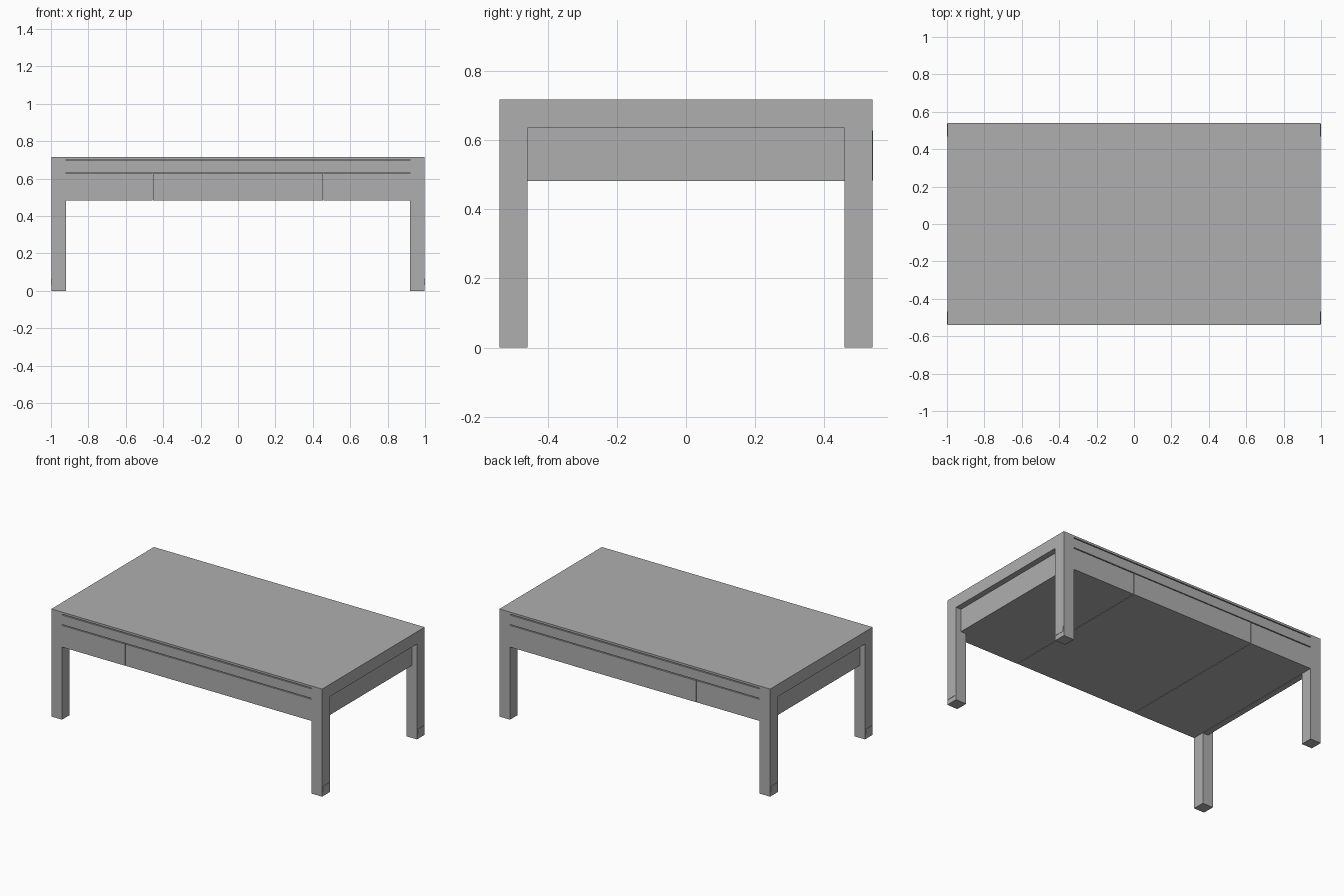
import bpy, bmesh

if "Cube" in bpy.data.objects:
    bpy.data.objects.remove(bpy.data.objects["Cube"])

X, Y, H = 0.998, 0.54, 0.717            # half length, half depth, height
IN, YI, RAIL = 0.92, 0.459, 0.635       # inner leg faces and underside of the rail

grey = bpy.data.materials.new("dark_grey")
grey.diffuse_color = (0.43, 0.43, 0.43, 1)
grey.use_nodes = True
grey.node_tree.nodes["Principled BSDF"].inputs["Base Color"].default_value = grey.diffuse_color


def finish(name, bm):
    bmesh.ops.recalc_face_normals(bm, faces=bm.faces)
    me = bpy.data.meshes.new(name)
    bm.to_mesh(me)
    bm.free()
    me.materials.append(grey)
    ob = bpy.data.objects.new(name, me)
    bpy.context.collection.objects.link(ob)
    return ob


def box(name, x, y, z):
    bm = bmesh.new()
    bmesh.ops.create_cube(bm, size=1)
    for v in bm.verts:
        v.co = [r[0] if c < 0 else r[1] for c, r in zip(v.co, (x, y, z))]
    return finish(name, bm)


def end_frame(name, x0, x1):
    # Inverted U: two legs and a top rail in one piece
    prof = [(-Y, 0), (-YI, 0), (-YI, RAIL), (YI, RAIL), (YI, 0), (Y, 0), (Y, H), (-Y, H)]
    bm = bmesh.new()
    f = bm.faces.new([bm.verts.new((x0, y, z)) for y, z in prof])
    r = bmesh.ops.extrude_face_region(bm, geom=[f])
    for v in r["geom"]:
        if isinstance(v, bmesh.types.BMVert):
            v.co.x = x1
    return finish(name, bm)


# End frames, recessed end panels and thin foot plates on the outer leg faces
for side, s in (("left", -1), ("right", 1)):
    end_frame(side + "_leg_frame", s * IN, s * X)
    box(side + "_end_panel", sorted((s * IN, s * 0.96)), (-YI, YI), (0.482, RAIL))
    for end, e in (("front", -1), ("back", 1)):
        box(f"{side}_{end}_foot_plate", sorted((s * X, s * (X + 0.002))),
            sorted((e * (Y - 0.073), e * (Y - 0.005))), (0.032, 0.066))

# Top board and apron board, separated by a shadow groove
box("table_top", (-IN, IN), (-Y, Y), (0.703, H))
box("apron_board", (-IN, IN), (-Y, Y), (0.634, 0.697))

# Recessed spacers close the shadow grooves
box("top_spacer", (-IN, IN), (-Y + 0.02, Y - 0.02), (0.697, 0.703))
box("drawer_spacer", (-IN, IN), (-Y + 0.02, Y - 0.02), (0.628, 0.634))

# Three full-depth drawers with hairline gaps; the middle one sits slightly back
gap = 0.003
edges = [-IN, -0.455, 0.455, IN]
for i, name in enumerate(("left_drawer", "middle_drawer", "right_drawer")):
    a = edges[i] + (gap / 2 if i > 0 else 0)
    b = edges[i + 1] - (gap / 2 if i < 2 else 0)
    back = 0.001 if i == 1 else 0
    box(name, (a, b), (-Y + back, Y + back), (0.484, 0.628))
